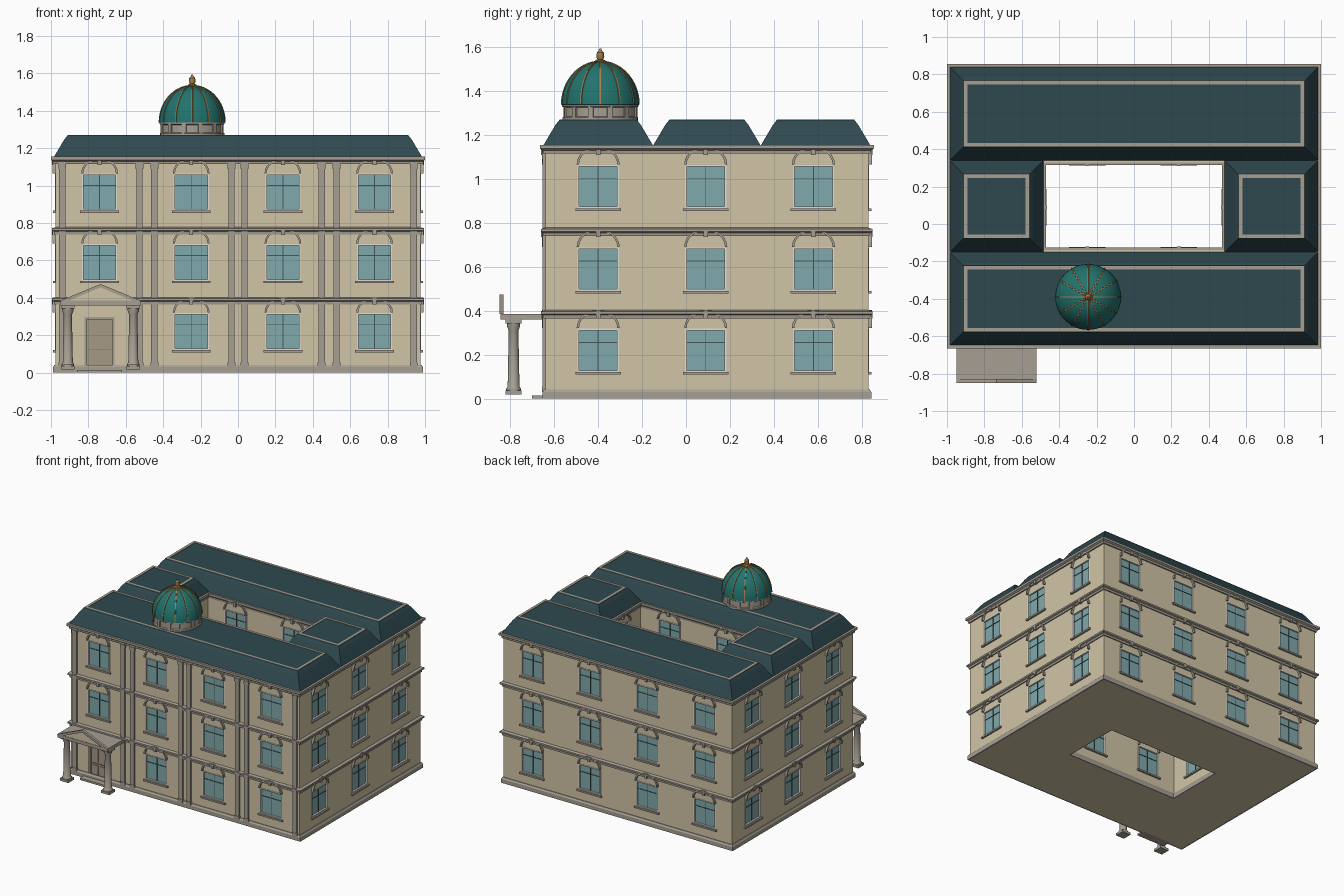
import bpy, bmesh
from math import pi, cos, sin
from mathutils import Matrix, Vector

if "Cube" in bpy.data.objects:
    bpy.data.objects.remove(bpy.data.objects["Cube"])


def material(name, r, g, b):
    m = bpy.data.materials.new(name)
    m.use_nodes = True
    m.diffuse_color = (r, g, b, 1)
    m.node_tree.nodes["Principled BSDF"].inputs["Base Color"].default_value = (r, g, b, 1)
    return m


CREAM = material("cream plaster", .64, .56, .38)
TRIM = material("grey stone", .38, .345, .29)
ROOF = material("dark slate", .027, .066, .078)
TEAL = material("teal copper", .016, .17, .155)
GLASS = material("window glass", .22, .40, .42)
GOLD = material("aged gold", .42, .22, .07)
DOOR = material("door brown", .38, .32, .24)
WHITE = material("white frame", .75, .73, .66)
BAR = material("dark glazing bar", .06, .09, .09)

I = Matrix.Identity(4)


def part(name, bm, mat, smooth=False):
    bmesh.ops.recalc_face_normals(bm, faces=bm.faces)
    mesh = bpy.data.meshes.new(name)
    bm.to_mesh(mesh)
    bm.free()
    mesh.materials.append(mat)
    ob = bpy.data.objects.new(name, mesh)
    bpy.context.collection.objects.link(ob)
    if smooth:
        bpy.ops.object.select_all(action='DESELECT')
        ob.select_set(True)
        bpy.context.view_layer.objects.active = ob
        bpy.ops.object.shade_smooth_by_angle(angle=.6)
    return ob


def box(bm, x0, x1, y0, y1, z0, z1, m=I):
    size = Matrix.Diagonal((x1 - x0, y1 - y0, z1 - z0, 1))
    place = Matrix.Translation(((x0 + x1) / 2, (y0 + y1) / 2, (z0 + z1) / 2))
    bmesh.ops.create_cube(bm, size=1, matrix=m @ place @ size)


def skin(bm, rings, close_u=True, close_rings=False, caps=False):
    """Bridge successive rings of points with quads."""
    vs = [[bm.verts.new(p) for p in r] for r in rings]
    n, k = len(vs[0]), len(vs)
    for i in range(k if close_rings else k - 1):
        a, b = vs[i], vs[(i + 1) % k]
        for j in range(n if close_u else n - 1):
            l = (j + 1) % n
            bm.faces.new((a[j], a[l], b[l], b[j]))
    if caps:
        bm.faces.new(vs[0])
        bm.faces.new(vs[-1])


def rect_rings(rect, profile):
    """Rectangles grown by an offset at each (offset, z) of the profile."""
    x0, x1, y0, y1 = rect
    return [[(x0 - o, y0 - o, z), (x1 + o, y0 - o, z), (x1 + o, y1 + o, z), (x0 - o, y1 + o, z)]
            for o, z in profile]


def lathe(bm, cx, cy, profile, seg=32):
    skin(bm, [[(cx + r * cos(2 * pi * j / seg), cy + r * sin(2 * pi * j / seg), z)
               for j in range(seg)] for r, z in profile], caps=True)


OUTER = (-.975, .975, -.64, .83)
COURT = (-.485, .485, -.14, .33)
FLOORS = (.125, .495, .87)
BAYS = (-.74, -.25, .24, .73)
SIDES = (-.40, .09, .58)

# Walls around the courtyard
bm = bmesh.new()
skin(bm, rect_rings(OUTER, [(0, 0), (0, 1.15)]) + rect_rings(COURT, [(0, 1.15), (0, 0)]),
     close_rings=True)
walls = part("walls", bm, CREAM)

# Window placements: wall point and facing angle
spots = []
for x in BAYS:
    spots += [(x, OUTER[2], 0), (x, OUTER[3], pi)]
for y in SIDES:
    spots += [(OUTER[1], y, pi / 2), (OUTER[0], y, -pi / 2)]
for x in BAYS[1:3]:
    spots += [(x, COURT[2], pi), (x, COURT[3], 0)]
spots += [(COURT[0], SIDES[1], pi / 2), (COURT[1], SIDES[1], -pi / 2)]

cut, glass, frame, bars, sills, hoods = [bmesh.new() for _ in range(6)]
W, H = .09, .19
for x, y, a in spots:
    for z in FLOORS:
        if (x, y, z) == (BAYS[0], OUTER[2], FLOORS[0]):
            continue  # the door takes this bay
        m = Matrix.Translation((x, y, z)) @ Matrix.Rotation(a, 4, 'Z')
        box(cut, -W, W, -.02, .014, 0, H, m)
        box(glass, -W, W, .010, .016, 0, H, m)
        for s in (-1, 1):
            box(frame, s * W - .004, s * W + .004, -.003, .012, 0, H, m)
        for h in (0, H):
            box(frame, -W, W, -.003, .012, h - .004, h + .004, m)
        box(bars, -.002, .002, .006, .012, 0, H, m)
        box(bars, -W, W, .006, .012, H * .68, H * .68 + .004, m)
        box(sills, -W - .014, W + .014, -.014, .004, -.016, -.004, m)
        # Arched hood with keystone
        rings = []
        for i in range(13):
            t = pi * i / 12
            pts = [(k * .098 * cos(t), d, H + .006 + k * .082 * sin(t))
                   for k, d in ((1, .002), (1, -.016), (.89, -.016), (.89, .002))]
            rings.append([m @ Vector(p) for p in pts])
        skin(hoods, rings, caps=True)
        box(hoods, -.010, .010, -.02, .002, H + .05, H + .085, m)

# Door, set in the first front bay
DX = BAYS[0]
box(cut, DX - .07, DX + .07, -.66, -.62, .02, .285)
cutter = part("opening_cutter", cut, CREAM)
cutter.hide_render = True
cutter.hide_viewport = True
mod = walls.modifiers.new("openings", 'BOOLEAN')
mod.object = cutter
mod.operation = 'DIFFERENCE'
mod.solver = 'EXACT'
part("window_glass", glass, GLASS)
part("window_frames", frame, WHITE)
part("glazing_bars", bars, BAR)
part("window_sills", sills, TRIM)
part("window_hoods", hoods, TRIM)

bm = bmesh.new()
box(bm, DX - .07, DX + .07, -.63, -.615, .02, .285)
for s in (-1, 1):
    for z0, z1 in ((.04, .11), (.14, .265)):
        box(bm, DX + s * .034 - .024, DX + s * .034 + .024, -.634, -.628, z0, z1)
part("door", bm, DOOR)
bm = bmesh.new()
box(bm, DX - .06, DX + .06, -.637, -.629, .122, .127)
part("door_rail", bm, GOLD)
bm = bmesh.new()
for s in (-1, 1):
    box(bm, DX + s * .075 - .006, DX + s * .075 + .006, -.648, -.625, .02, .295)
box(bm, DX - .081, DX + .081, -.648, -.625, .285, .297)
part("door_surround", bm, TRIM)

# Plinth, string courses and cornice, outside and in the courtyard
bands = {"plinth": [(0, 0), (.014, 0), (.014, .03), (.006, .042), (0, .042)],
         "cornice": [(0, 1.115), (.01, 1.115), (.012, 1.13), (.025, 1.138), (.025, 1.155), (0, 1.155)]}
for n, z in (("lower", .365), ("upper", .74)):
    bands[n + "_string_course"] = [(0, z), (.008, z), (.01, z + .015), (.02, z + .02),
                                   (.02, z + .032), (0, z + .038)]
for name, prof in bands.items():
    for side, rect, s in (("outer", OUTER, 1), ("court", COURT, -.6)):
        bm = bmesh.new()
        skin(bm, rect_rings(rect, [(o * s, z) for o, z in prof]), close_rings=True)
        part(side + "_" + name, bm, TRIM)

# Front pilasters
bm = bmesh.new()
for x in (.035, .447, .527, .94):
    for s in (-1, 1):
        box(bm, s * x - .017, s * x + .017, -.653, -.63, .03, 1.13)
        box(bm, s * x - .021, s * x + .021, -.656, -.63, .03, .055)
        box(bm, s * x - .021, s * x + .021, -.656, -.63, 1.09, 1.115)
part("front_pilasters", bm, TRIM)

# Mansard roofs with a stone strip around each flat top
roofs = {"front_roof": (-.985, .985, -.65, -.15), "back_roof": (-.985, .985, .34, .84),
         "left_roof": (.485, .985, -.15, .34), "right_roof": (-.985, -.485, -.15, .34)}
for name, rect in roofs.items():
    bm = bmesh.new()
    skin(bm, rect_rings(rect, [(0, 1.152), (-.055, 1.245), (-.073, 1.268)]), caps=True)
    part(name, bm, ROOF)
    bm = bmesh.new()
    skin(bm, rect_rings(rect, [(-.074, 1.264), (-.074, 1.271), (-.094, 1.271), (-.094, 1.264)]),
         close_rings=True)
    part(name + "_strip", bm, TRIM)

# Dome on its drum
CX, CY = -.245, -.39
bm = bmesh.new()
lathe(bm, CX, CY, [(.172, 1.26), (.172, 1.28), (.165, 1.285), (.165, 1.325), (.174, 1.33), (.174, 1.34)])
part("dome_drum", bm, TRIM, True)
bm = bmesh.new()
for i in range(12):
    m = Matrix.Translation((CX, CY, 0)) @ Matrix.Rotation((i + .5) * pi / 6, 4, 'Z')
    box(bm, .16, .171, -.012, .012, 1.28, 1.33, m)
part("drum_piers", bm, TRIM)
arc = [(.176 * cos(t), 1.338 + .197 * sin(t)) for t in [i * pi / 2 / 12.5 for i in range(13)]]
bm = bmesh.new()
lathe(bm, CX, CY, [(.17, 1.335)] + arc, 48)
part("dome", bm, TEAL, True)
bm = bmesh.new()
for i in range(12):
    m = Matrix.Translation((CX, CY, 0)) @ Matrix.Rotation(i * pi / 6, 4, 'Z')
    skin(bm, [[m @ Vector((r * k, w, 1.338 + (z - 1.338) * k))
               for k, w in ((.99, -.004), (1.02, -.003), (1.02, .003), (.99, .004))]
              for r, z in arc], caps=True)
part("dome_ribs", bm, GOLD)
bm = bmesh.new()
lathe(bm, CX, CY, [(.026, 1.525), (.022, 1.54), (.013, 1.545), (.018, 1.555), (.016, 1.575),
                   (.008, 1.583), (.004, 1.595)], 16)
part("dome_finial", bm, GOLD, True)

# Portico: columns, slab, pediment and step
bm = bmesh.new()
for x in (-.91, -.56):
    lathe(bm, x, -.785, [(.034, .035), (.034, .045), (.027, .055), (.022, .31), (.03, .33), (.03, .345)], 16)
part("portico_columns", bm, TRIM, True)
bm = bmesh.new()
for x in (-.91, -.56):
    box(bm, x - .036, x + .036, -.821, -.749, .018, .036)
    box(bm, x - .036, x + .036, -.821, -.749, .343, .36)
part("column_blocks", bm, TRIM)
bm = bmesh.new()
box(bm, -.95, -.52, -.845, -.63, .36, .385)
part("portico_slab", bm, TRIM)
PX = -.735
bm = bmesh.new()
skin(bm, [[(PX - .19, y, .383), (PX + .19, y, .383), (PX, y, .46)] for y in (-.842, -.834)], caps=True)
part("pediment_panel", bm, CREAM)
bm = bmesh.new()
for s in (-1, 1):
    skin(bm, [[(PX + s * .215, y, .385), (PX, y, .474), (PX, y, .456), (PX + s * .17, y, .385)]
              for y in (-.85, -.83)], caps=True)
part("pediment_moulding", bm, TRIM)
bm = bmesh.new()
box(bm, DX - .12, DX + .12, -.70, -.63, 0, .015)
part("door_step", bm, TRIM)
